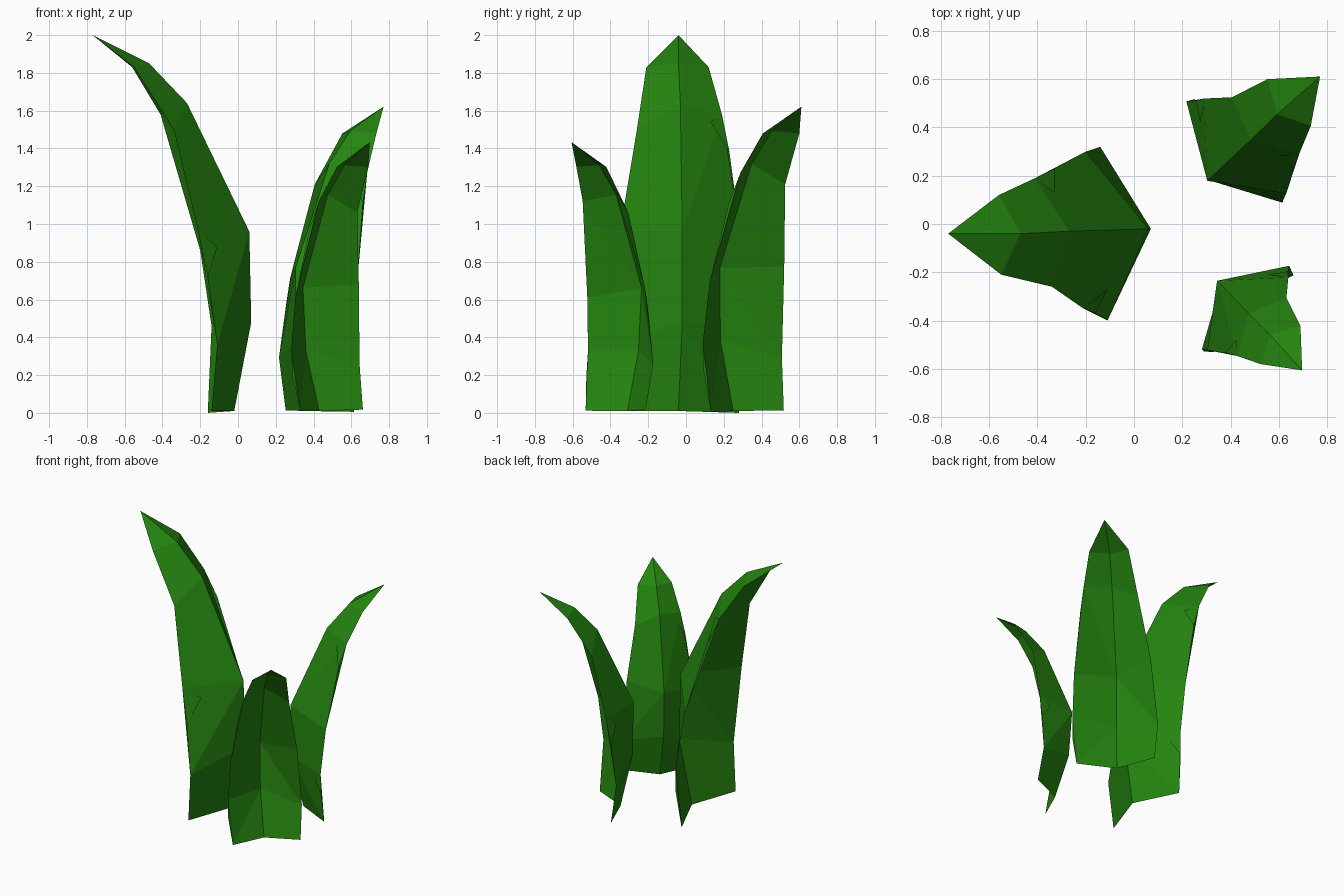
import bpy
import bmesh
from math import radians
from mathutils import Matrix

default_cube = bpy.data.objects.get("Cube")
if default_cube:
    bpy.data.objects.remove(default_cube, do_unlink=True)


def make_material(name, colour):
    mat = bpy.data.materials.new(name)
    mat.use_nodes = True
    mat.diffuse_color = colour
    mat.node_tree.nodes["Principled BSDF"].inputs["Base Color"].default_value = colour
    return mat


# Midrib from root to tip: (outward, sideways, up)
SPINE = [(0, 0, 0), (-.09, -.02, .47), (-.08, -.02, .95),
         (.25, -.01, 1.63), (.45, 0, 1.84), (.75, 0, 1.99)]

# Leaf margins, one entry per midrib level; a longer entry adds a torn notch
# between that level and the next
LEFT_MARGIN = [
    [(.12, .34, 0)],
    [(.09, .36, .35), (.14, .33, .71), (.09, .23, .87)],
    [(.19, .31, .95)],
    [(.32, .22, 1.49)],
    [(.53, .17, 1.82)],
]
RIGHT_MARGIN = [
    [(.14, -.32, -.01), (.12, -.36, .26), (.08, -.30, .37)],
    [(.12, -.36, .45)],
    [(.18, -.34, .85), (.31, -.27, 1.37), (.31, -.17, 1.53)],
    [(.39, -.23, 1.57)],
    [(.54, -.16, 1.82)],
]


def make_leaf_mesh(material):
    """Folded single-sheet leaf: flat bands on both sides of the midrib."""
    bm = bmesh.new()
    spine = [bm.verts.new(p) for p in SPINE]
    for margin, flip in ((LEFT_MARGIN, False), (RIGHT_MARGIN, True)):
        rows = [[bm.verts.new(p) for p in row] for row in margin]
        for level, row in enumerate(rows):
            is_tip = level + 1 == len(rows)
            upper = [] if is_tip else [rows[level + 1][0]]
            loop = [spine[level]] + row + upper + [spine[level + 1]]
            bm.faces.new(loop[::-1] if not flip else loop)
    # Triangulate the bent, notched bands so they fold cleanly
    notched = [f for f in bm.faces if len(f.verts) > 4]
    bmesh.ops.triangulate(bm, faces=notched, ngon_method='EAR_CLIP')
    mesh = bpy.data.meshes.new("leaf")
    bm.to_mesh(mesh)
    bm.free()
    mesh.materials.append(material)
    return mesh


def place_leaf(name, mesh, root, turn, lean, size):
    """Stand a leaf at its root, turned outward and leaned toward the centre."""
    leaf = bpy.data.objects.new(name, mesh)
    leaf.matrix_world = (Matrix.Translation(root)
                         @ Matrix.Rotation(radians(turn), 4, 'Z')
                         @ Matrix.Rotation(radians(-lean), 4, 'Y')
                         @ Matrix.Scale(size, 4))
    bpy.context.collection.objects.link(leaf)
    return leaf


leaf_green = make_material("leaf green", (.018, .235, .005, 1))
leaf_mesh = make_leaf_mesh(leaf_green)

# Three leaves fanning out around the middle
place_leaf("tall_leaf", leaf_mesh, (-.02, -.04, .01), 180, 0, 1)
place_leaf("back_leaf", leaf_mesh, (.36, .25, .01), 41.3, 1.9, .8)
place_leaf("front_leaf", leaf_mesh, (.43, -.31, .01), -48, 5, .695)
